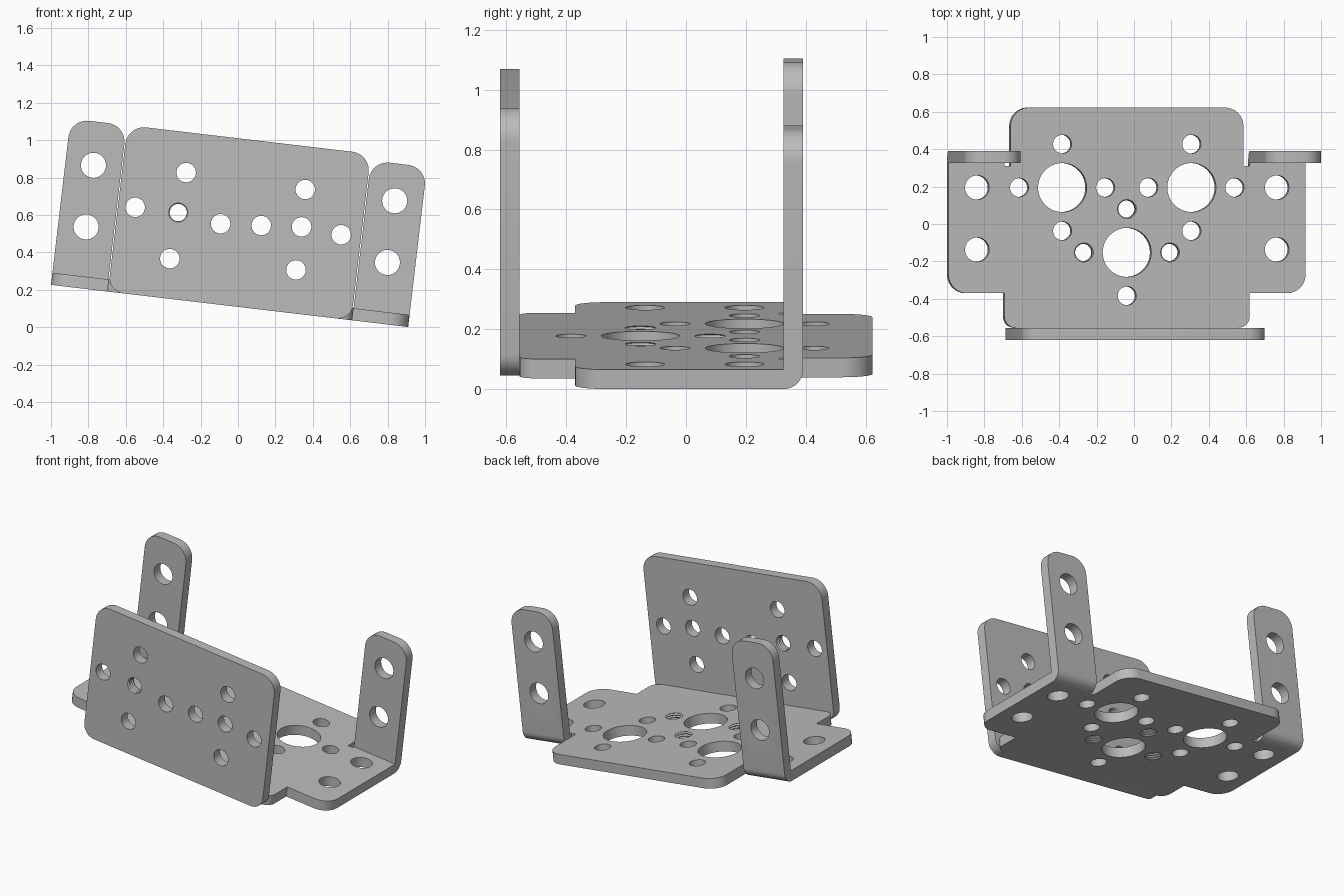
import bpy, bmesh, math
from mathutils import Matrix, Vector

if "Cube" in bpy.data.objects:
    bpy.data.objects.remove(bpy.data.objects["Cube"], do_unlink=True)

T = 0.065        # sheet thickness
BOTTOM = 0.1115  # underside of the sheet before tilting
TILT = Matrix.Translation((0, 0, -0.004)) @ Matrix.Rotation(math.radians(6.72), 4, 'Y') \
    @ Matrix.Translation((-0.0585, 0, 0))
UPRIGHT = Matrix.Rotation(math.pi / 2, 4, 'X')

steel = bpy.data.materials.new("plain_grey_metal")
steel.use_nodes = True
GREY = (0.5, 0.5, 0.5, 1)
steel.diffuse_color = GREY
steel.node_tree.nodes["Principled BSDF"].inputs["Base Color"].default_value = GREY


def rounded(corners, steps=8):
    """Outline through (x, y, radius) right-angled corners."""
    pts = []
    for i, (x, y, r) in enumerate(corners):
        p = Vector((x, y))
        if r == 0:
            pts.append(p)
            continue
        a = (Vector(corners[i - 1][:2]) - p).normalized() * r
        b = (Vector(corners[(i + 1) % len(corners)][:2]) - p).normalized() * r
        for k in range(steps + 1):
            t = k / steps * math.pi / 2
            pts.append(p + a * (1 - math.sin(t)) + b * (1 - math.cos(t)))
    return pts


def add_ring_stack(bm, x, y, levels, sides=40):
    """Closed round solid through (radius, height) levels."""
    rings = []
    for r, z in levels:
        rings.append([bm.verts.new((x + r * math.cos(k * math.tau / sides),
                                    y + r * math.sin(k * math.tau / sides), z))
                      for k in range(sides)])
    for lo, hi in zip(rings, rings[1:]):
        for k in range(sides):
            n = (k + 1) % sides
            bm.faces.new((lo[k], lo[n], hi[n], hi[k]))
    bm.faces.new(rings[0][::-1])
    bm.faces.new(rings[-1])


def make_object(name, bm):
    bmesh.ops.recalc_face_normals(bm, faces=bm.faces)
    mesh = bpy.data.meshes.new(name)
    bm.to_mesh(mesh)
    bm.free()
    ob = bpy.data.objects.new(name, mesh)
    bpy.context.collection.objects.link(ob)
    return ob


def sheet(name, corners, holes, threaded, place, bend_y=None):
    # Flat sheet extruded from its outline
    bm = bmesh.new()
    face = bm.faces.new([bm.verts.new((p.x, p.y, 0)) for p in rounded(corners)])
    ext = bmesh.ops.extrude_face_region(bm, geom=[face])
    bmesh.ops.translate(bm, vec=(0, 0, T),
                        verts=[v for v in ext["geom"] if isinstance(v, bmesh.types.BMVert)])
    # Rounded outside of the bend
    if bend_y is not None:
        edges = [e for e in bm.edges
                 if all(abs(v.co.y - bend_y) < 1e-4 and v.co.z < 1e-4 for v in e.verts)]
        bmesh.ops.bevel(bm, geom=edges, offset=T * 0.97, segments=8, profile=0.5,
                        affect='EDGES')
    ob = make_object(name, bm)
    ob.data.materials.append(steel)

    # Drilled and threaded holes
    cut = bmesh.new()
    for x, y, r in holes:
        add_ring_stack(cut, x, y, [(r, -0.05), (r, T + 0.05)])
    for x, y, r in threaded:
        levels = [(r + (0.004 if k % 2 else -0.004), -0.0043 + k * 0.0074)
                  for k in range(12)]
        add_ring_stack(cut, x, y, levels)
    cutter = make_object(name + "_cutter", cut)
    cutter.hide_render = True
    mod = ob.modifiers.new("holes", 'BOOLEAN')
    mod.object = cutter
    mod.operation = 'DIFFERENCE'
    mod.solver = 'EXACT'
    bpy.ops.object.select_all(action='DESELECT')
    bpy.context.view_layer.objects.active = ob
    ob.select_set(True)
    bpy.ops.object.modifier_apply(modifier=mod.name)
    bpy.data.objects.remove(cutter, do_unlink=True)
    ob.data.transform(TILT @ place)
    bpy.ops.object.shade_smooth_by_angle(angle=math.radians(30))
    return ob


# Base plate: front tab, side wings, relief notches and back tab
right = [(0.66, -0.555, 0.06), (0.66, -0.37, 0), (0.9615, -0.37, 0.1), (0.9615, 0.325, 0),
         (0.66, 0.325, 0), (0.66, 0.31, 0), (0.627, 0.31, 0), (0.627, 0.623, 0.1)]
outline = right + [(-x, y, r) for x, y, r in reversed(right)]
holes = [(s * 0.807, y, 0.065) for s in (-1, 1) for y in (0.195, -0.137)]
threaded = []
for cx, cy in ((-0.348, 0.195), (0.348, 0.195), (0, -0.152)):
    holes.append((cx, cy, 0.131))
    for dx, dy in ((1, 0), (-1, 0), (0, 1), (0, -1)):
        is_tapped = cx == 0 and dy >= 0
        (threaded if is_tapped else holes).append((cx + dx * 0.232, cy + dy * 0.232, 0.05))
sheet("base_plate", outline, holes, threaded, Matrix.Translation((0, 0, BOTTOM)))

# Front panel standing against the front tab
panel = [(-0.655, BOTTOM, 0.08), (0.655, BOTTOM, 0.08),
         (0.655, 1.007, 0.1), (-0.655, 1.007, 0.1)]
spots = [(-0.314, 0.792), (-0.563, 0.576), (-0.347, 0.325), (-0.099, 0.542), (0.118, 0.558),
         (0.329, 0.777), (0.333, 0.576), (0.548, 0.559), (0.33, 0.344)]
sheet("front_panel", panel, [(x, z, 0.052) for x, z in spots], [(-0.331, 0.575, 0.05)],
      Matrix.Translation((0, -0.555, 0)) @ UPRIGHT)

# Upright brackets bent up from the wings
for name, s, top in (("right_bracket", -1, 1.0065), ("left_bracket", 1, 0.972)):
    strip = [(s * 0.66, BOTTOM, 0), (s * 0.9615, BOTTOM, 0),
             (s * 0.9615, top, 0.1), (s * 0.66, top, 0.1)]
    sheet(name, strip, [(s * 0.811, z, 0.067) for z in (0.441, 0.773)], [],
          Matrix.Translation((0, 0.39, 0)) @ UPRIGHT, bend_y=BOTTOM)
